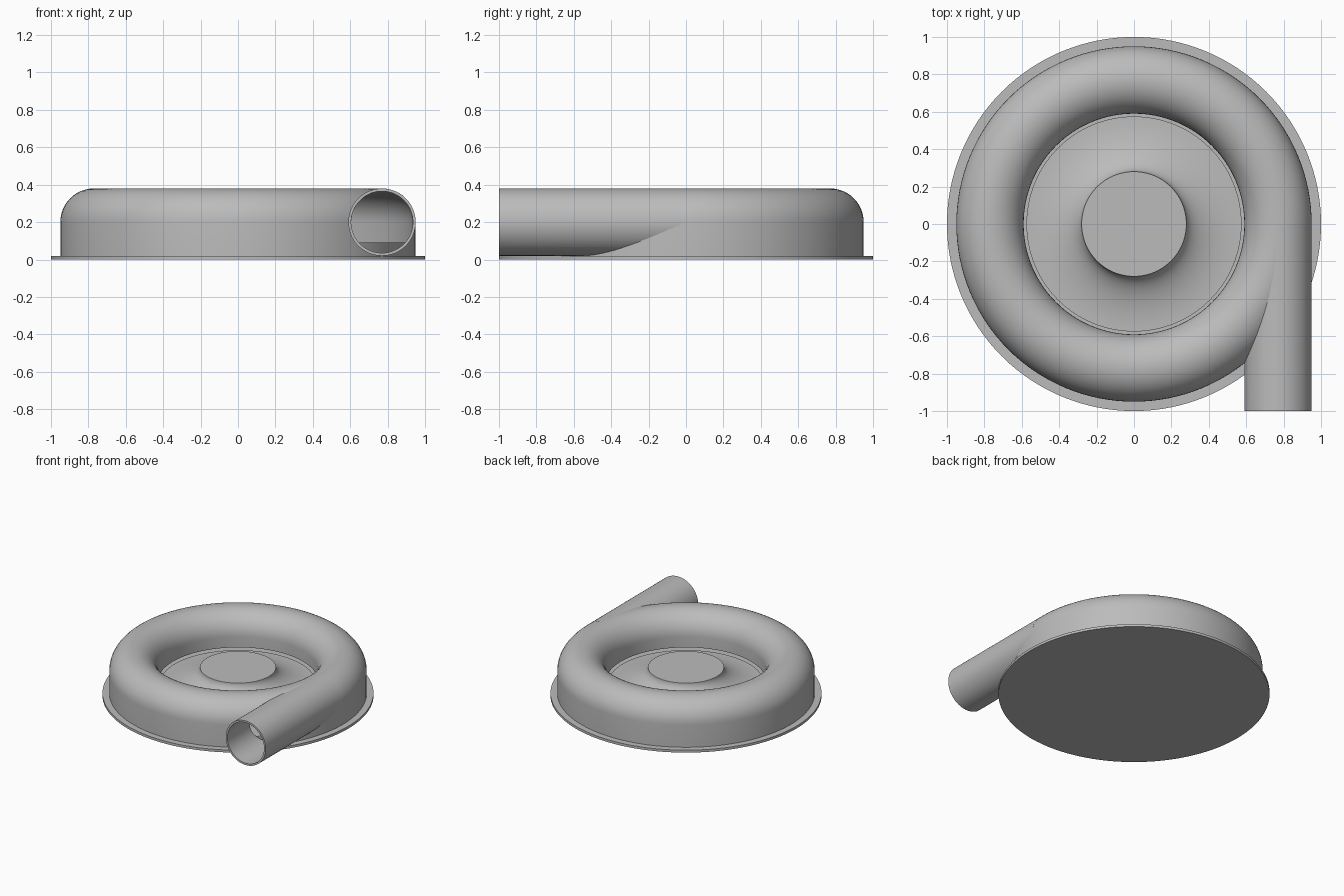
import bpy, bmesh
from math import sin, cos, pi, radians

cube = bpy.data.objects.get("Cube")
if cube:
    bpy.data.objects.remove(cube, do_unlink=True)

grey = bpy.data.materials.new("light_grey")
grey.use_nodes = True
colour = (0.5, 0.5, 0.5, 1)
grey.diffuse_color = colour
grey.node_tree.nodes["Principled BSDF"].inputs["Base Color"].default_value = colour

SEGMENTS = 128
TUBE_R, TUBE_Z, BORE = 0.77, 0.2, 0.165
OUTER = 0.18


def finish(name, bm):
    bmesh.ops.remove_doubles(bm, verts=bm.verts, dist=1e-5)
    bmesh.ops.recalc_face_normals(bm, faces=bm.faces)
    mesh = bpy.data.meshes.new(name)
    bm.to_mesh(mesh)
    bm.free()
    mesh.materials.append(grey)
    obj = bpy.data.objects.new(name, mesh)
    bpy.context.collection.objects.link(obj)
    return obj


def lathe(name, profile):
    """Turn a closed (radius, height) profile about the z axis."""
    bm = bmesh.new()
    verts = [bm.verts.new((r, 0, z)) for r, z in profile]
    edges = [bm.edges.new((a, b)) for a, b in zip(verts, verts[1:] + verts[:1])]
    bmesh.ops.spin(bm, geom=verts + edges, axis=(0, 0, 1), cent=(0, 0, 0),
                   angle=2 * pi, steps=SEGMENTS, use_merge=False)
    bmesh.ops.dissolve_degenerate(bm, edges=bm.edges, dist=1e-6)
    return finish(name, bm)


def rod(name, radius, start, end):
    """Solid cylinder along y on the outlet axis."""
    bm = bmesh.new()
    rings = []
    for y in (start, end):
        rings.append([bm.verts.new((TUBE_R + radius * cos(2 * pi * i / 64), y,
                                    TUBE_Z + radius * sin(2 * pi * i / 64)))
                      for i in range(64)])
    a, b = rings
    bm.faces.new(a)
    bm.faces.new(b)
    for i in range(64):
        j = (i + 1) % 64
        bm.faces.new((a[i], a[j], b[j], b[i]))
    return finish(name, bm)


def arch(radius):
    """Upper half of the channel section, from outside to inside."""
    return [(TUBE_R + radius * cos(pi * i / 24), TUBE_Z + radius * sin(pi * i / 24))
            for i in range(25)]


def cut(target, cutter):
    mod = target.modifiers.new("cut", 'BOOLEAN')
    mod.operation = 'DIFFERENCE'
    mod.solver = 'EXACT'
    mod.object = cutter
    bpy.context.view_layer.objects.active = target
    bpy.ops.object.modifier_apply(modifier=mod.name)


# Round base flange
base = lathe("base_plate", [(0, 0), (1, 0), (1, 0.02), (0, 0.02)])

# Hollow ring housing with an open eye in the middle
housing = lathe("ring_housing",
                [(0.95, 0.015)] + arch(OUTER) + [(0.59, 0.115), (0.605, 0.115)]
                + arch(BORE)[::-1] + [(0.935, 0.015)])

# Tangential outlet pipe, opened into the housing
outlet = rod("outlet_pipe", OUTER, -1, -0.03)
bore = rod("bore_cutter", BORE, -1.1, -0.06)
chamber = lathe("chamber_cutter",
                [(0.935, 0.01)] + arch(BORE) + [(0.605, 0.01)])
cut(outlet, bore)
cut(outlet, chamber)
cut(housing, bore)
for helper in (bore, chamber):
    bpy.data.objects.remove(helper, do_unlink=True)

# Back disc of the rotor, filling the chamber floor
disc = lathe("rotor_disc", [(0, 0.015), (0.92, 0.015), (0.92, 0.09), (0, 0.09)])

# Flared hub with a flat top
flare = [(0.575 - 0.295 * sin(t * pi / 32), 0.23 - 0.13 * cos(t * pi / 32))
         for t in range(17)]
hub = lathe("rotor_hub", [(0, 0.08), (0.575, 0.08)] + flare + [(0, 0.23)])

# Smooth round surfaces, crisp rims
for obj in (base, housing, outlet, disc, hub):
    bpy.ops.object.select_all(action='DESELECT')
    obj.select_set(True)
    bpy.context.view_layer.objects.active = obj
    bpy.ops.object.shade_smooth_by_angle(angle=radians(35))
